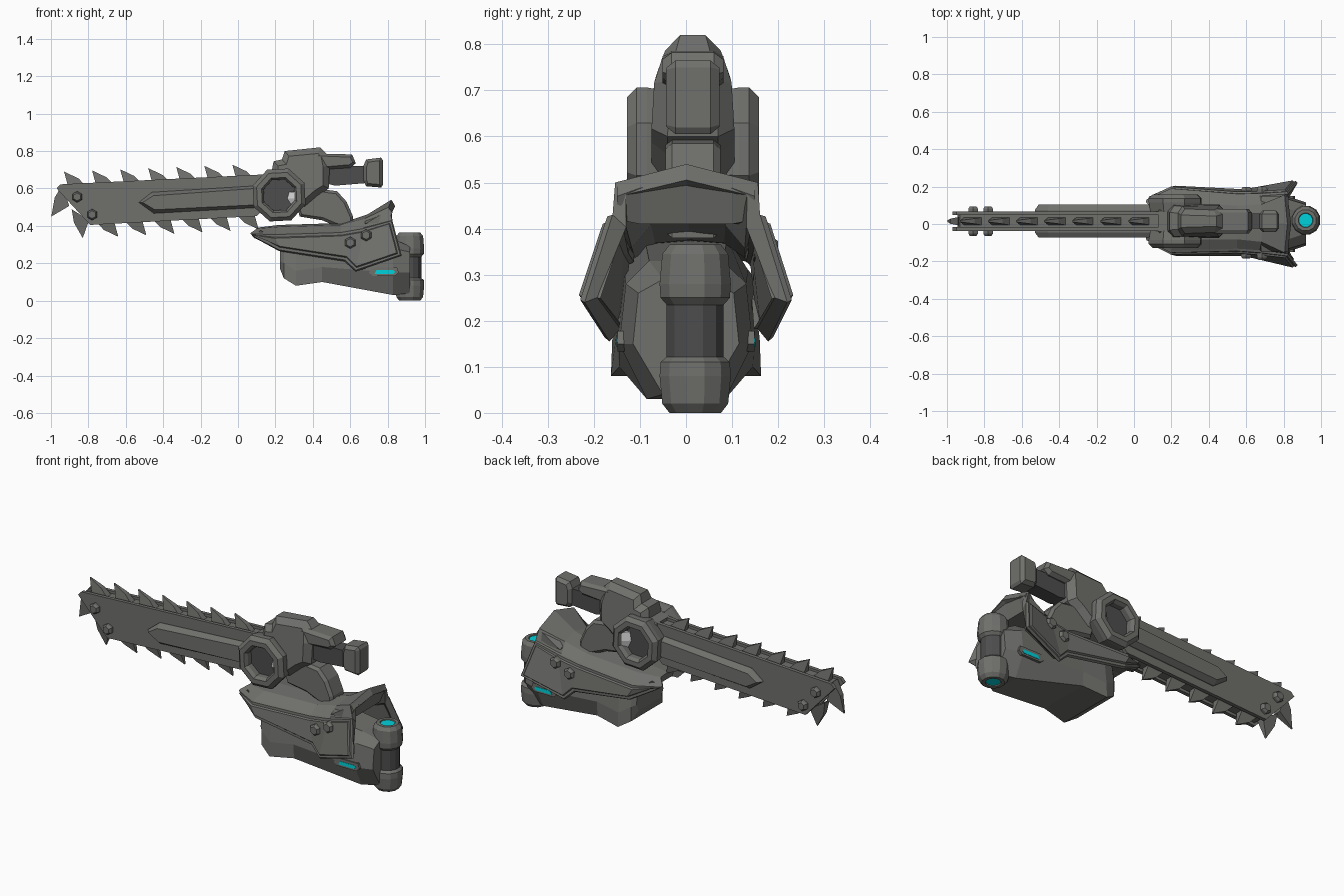
import bpy, bmesh, math
from mathutils import Vector

if "Cube" in bpy.data.objects:
    bpy.data.objects.remove(bpy.data.objects["Cube"])

YC = 0.015  # centre plane of the saw half


def material(name, rgb):
    m = bpy.data.materials.new(name)
    m.diffuse_color = (*rgb, 1)
    m.use_nodes = True
    m.node_tree.nodes["Principled BSDF"].inputs["Base Color"].default_value = m.diffuse_color
    return m


GREY = material("gunmetal", (0.16, 0.16, 0.15))
DARK = material("dark_metal", (0.075, 0.075, 0.075))
TEAL = material("teal_glow", (0.0, 0.64, 0.71))
PALE = material("pale_metal", (0.8, 0.8, 0.8))


def finish(bm, name, mat, recalc=True):
    if recalc:
        bmesh.ops.recalc_face_normals(bm, faces=bm.faces[:])
    me = bpy.data.meshes.new(name)
    bm.to_mesh(me)
    bm.free()
    me.materials.append(mat)
    ob = bpy.data.objects.new(name, me)
    bpy.context.collection.objects.link(ob)
    return ob


def loft(name, rings, mat, caps=True):
    """Skin a list of closed rings of 3D points."""
    bm = bmesh.new()
    rows = [[bm.verts.new(p) for p in r] for r in rings]
    n = len(rows[0])
    for a, b in zip(rows, rows[1:]):
        for i in range(n):
            j = (i + 1) % n
            bm.faces.new((a[i], a[j], b[j], b[i]))
    if caps:
        bm.faces.new(rows[0])
        bm.faces.new(rows[-1])
    return finish(bm, name, mat)


def prism(name, outline, half, mat, bevel=0.0, depth=0.0, yc=YC):
    """Extrude an x-z outline to both sides, with chamfered cheeks."""
    bm = bmesh.new()
    h = half - depth
    a = [bm.verts.new((x, yc - h, z)) for x, z in outline]
    b = [bm.verts.new((x, yc + h, z)) for x, z in outline]
    n = len(a)
    cheeks = [bm.faces.new(a), bm.faces.new(b[::-1])]
    for i in range(n):
        j = (i + 1) % n
        bm.faces.new((a[i], b[i], b[j], a[j]))
    bmesh.ops.recalc_face_normals(bm, faces=bm.faces[:])
    if bevel:
        bmesh.ops.inset_individual(bm, faces=cheeks, thickness=bevel, depth=depth)
    return finish(bm, name, mat, False)


def ring(c, r, h, n, axis, turn=0.0):
    """Regular polygon round the y or z axis at offset h."""
    pts = []
    for i in range(n):
        t = 2 * math.pi * (i + 0.5) / n + turn
        u, v = r * math.cos(t), r * math.sin(t)
        off = (u, h, v) if axis == "y" else (u, v, h)
        pts.append(Vector(c) + Vector(off))
    return pts


def lathe(name, c, profile, n, axis, mat, caps=True, turn=0.0):
    return loft(name, [ring(c, r, h, n, axis, turn) for r, h in profile], mat, caps)


def bolt(name, x, z, half, yc, r=0.03):
    lathe(name, (x, yc, z), [(r * 0.7, -half), (r, -half + 0.012),
                             (r, half - 0.012), (r * 0.7, half)], 6, "y", GREY)


# --- Saw bar: two plates round a core, with raised strip and bolts
bar = [(-0.97, 0.60), (-0.95, 0.622), (0.14, 0.675), (0.2, 0.56), (0.1, 0.452), (-0.79, 0.405)]
for s, side in ((-1, "front"), (1, "back")):
    prism("bar_plate_" + side, bar, 0.01, GREY, yc=YC + s * 0.042)
core = [(-0.945, 0.598), (-0.93, 0.61), (0.14, 0.66), (0.2, 0.56), (0.1, 0.467), (-0.785, 0.42)]
prism("bar_core", core, 0.034, GREY)
prism("bar_strip", [(-0.53, 0.525), (-0.46, 0.58), (0.14, 0.617), (0.14, 0.5), (-0.45, 0.467)],
      0.088, GREY, 0.02, 0.028)
bolt("bar_bolt_upper", -0.86, 0.555, 0.078, YC)
bolt("bar_bolt_lower", -0.78, 0.46, 0.078, YC)


# --- Hooked teeth, placed by tip and by the direction the chain runs
def tooth(x, z, angle, s=1.0):
    t = Vector((math.cos(angle), math.sin(angle)))
    n = Vector((t.y, -t.x))
    bm = bmesh.new()
    tip = Vector((x, z))
    shape = [(0, 0, 0.004), (-0.02, -0.09, 0.022), (-0.12, -0.09, 0.022), (-0.075, -0.04, 0.014)]
    sides = []
    for sgn in (-1, 1):
        pts = [(tip + t * a * s + n * b * s, w) for a, b, w in shape]
        sides.append([bm.verts.new((p.x, YC + sgn * w, p.y)) for p, w in pts])
    a, b = sides
    bm.faces.new(a)
    bm.faces.new(b[::-1])
    for i in range(4):
        j = (i + 1) % 4
        bm.faces.new((a[i], b[i], b[j], a[j]))
    finish(bm, "tooth", GREY)


tilt = math.radians(2.8)
for k in range(7):
    tooth(-0.93 + 0.15 * k, 0.69 + 0.0062 * k, math.pi + tilt)
for k in range(6):
    tooth(-0.64 + 0.15 * k, 0.342 + 0.0078 * k, tilt)
tooth(-0.998, 0.45, math.radians(-72), 1.2)
tooth(-0.83, 0.335, math.radians(-32), 1.1)

# --- Motor body narrowing to the top, rear rail, slot and end block
body = prism("motor_body", [(0.13, 0.52), (0.13, 0.675), (0.18, 0.69), (0.19, 0.745),
                            (0.235, 0.755), (0.25, 0.80), (0.44, 0.82), (0.475, 0.785),
                            (0.49, 0.72), (0.485, 0.60), (0.43, 0.56), (0.36, 0.50),
                            (0.22, 0.46)], 0.09, GREY, 0.035, 0.035)
for v in body.data.vertices:
    t = max(0.0, (v.co.z - 0.68) / 0.14)
    v.co.y = YC + (v.co.y - YC) * (1 - 0.5 * t ** 1.5)
prism("rear_rail", [(0.42, 0.787), (0.61, 0.782), (0.63, 0.735), (0.60, 0.71), (0.42, 0.70)],
      0.066, GREY, 0.018, 0.02)
prism("rear_slot", [(0.46, 0.72), (0.70, 0.72), (0.70, 0.63), (0.52, 0.615), (0.46, 0.63)],
      0.04, DARK)
prism("end_block", [(0.685, 0.755), (0.765, 0.765), (0.775, 0.75), (0.775, 0.62), (0.765, 0.605),
                    (0.685, 0.612), (0.67, 0.64), (0.67, 0.72)], 0.058, GREY, 0.018, 0.02)
prism("neck_arm", [(0.30, 0.56), (0.42, 0.60), (0.53, 0.585), (0.58, 0.53), (0.615, 0.45),
                   (0.615, 0.38), (0.52, 0.40), (0.45, 0.43), (0.33, 0.45)], 0.06, GREY, 0.015, 0.015)

# --- Octagonal hub rings, dark recessed centres, pale slanted reflector on the rear wall
for s, side, z0, z1 in ((-1, "front", 0.51, 0.58), (1, "back", 0.51, 0.605)):
    c = (0.22, YC, 0.565)
    lathe("hub_ring_" + side, c, [(0.14, 0.05 * s), (0.15, 0.10 * s), (0.15, 0.122 * s),
                                  (0.128, 0.143 * s), (0.1, 0.143 * s), (0.088, 0.125 * s),
                                  (0.088, 0.05 * s)], 8, "y", GREY, False, math.radians(3))
    lathe("hub_floor_" + side, c, [(0.09, 0.07 * s), (0.09, 0.094 * s)], 8, "y", DARK)
    quads = []
    for z, x0 in ((z0, 0.285), ((z0 + z1) / 2, 0.262), (z1, 0.272)):
        wedge = [(x0, 0.092), (0.301, 0.127), (0.303, 0.092)]
        quads.append([(x, YC + s * y, z) for x, y in wedge])
    loft("hub_reflector_" + side, quads, PALE)

# --- Lower housing, lofted along x from mirrored half sections
rings = []
for x, zt, wt, zu, zm, wm, zb, wb in (
        (0.225, 0.32, 0.07, 0.28, 0.21, 0.12, 0.17, 0.10),
        (0.245, 0.34, 0.08, 0.29, 0.20, 0.14, 0.12, 0.14),
        (0.31, 0.36, 0.09, 0.30, 0.16, 0.16, 0.08, 0.163),
        (0.45, 0.38, 0.09, 0.31, 0.18, 0.15, 0.10, 0.145),
        (0.83, 0.33, 0.08, 0.28, 0.15, 0.145, 0.03, 0.085),
        (0.92, 0.29, 0.05, 0.26, 0.15, 0.115, 0.04, 0.05)):
    half = [(wt, zt), (wm * 0.9, zu), (wm, zm), (wb, zb)]
    rings.append([(x, w, z) for w, z in half] + [(x, -w, z) for w, z in reversed(half)])
loft("lower_housing", rings, GREY)
prism("light_frame", [(0.70, 0.15), (0.72, 0.178), (0.85, 0.178), (0.86, 0.15), (0.84, 0.133),
                      (0.72, 0.133)], 0.149, GREY, yc=0)
prism("side_light", [(0.73, 0.143), (0.74, 0.163), (0.83, 0.163), (0.84, 0.153), (0.83, 0.143)],
      0.151, TEAL, yc=0)

# --- Flared upper shell: arched strip with stepped side panels
sections = [
    [(0.10, 0, 0.39), (0.10, 0.06, 0.385), (0.065, 0.095, 0.36), (0.10, 0.11, 0.33)],
    [(0.22, 0, 0.405), (0.22, 0.10, 0.395), (0.20, 0.16, 0.36), (0.22, 0.165, 0.265)],
    [(0.55, 0, 0.415), (0.55, 0.09, 0.405), (0.55, 0.14, 0.37), (0.57, 0.16, 0.21)],
    [(0.69, 0, 0.46), (0.68, 0.10, 0.44), (0.67, 0.145, 0.39), (0.63, 0.172, 0.155)],
    [(0.82, 0, 0.54), (0.805, 0.155, 0.50), (0.825, 0.16, 0.43), (0.875, 0.22, 0.24)]]
bm = bmesh.new()
rows = [[bm.verts.new(p) for p in [(x, -y, z) for x, y, z in s[:0:-1]] + s] for s in sections]
grid = [[bm.faces.new((a[i], b[i], b[i + 1], a[i + 1])) for i in range(6)]
        for a, b in zip(rows, rows[1:])]
bm.normal_update()
if grid[1][2].normal.z < 0:
    bmesh.ops.reverse_faces(bm, faces=bm.faces[:])
    bm.normal_update()
for col in (0, 5):
    panel = [g[col] for g in grid]
    for thick, depth in ((0.007, 0.012), (0.014, 0.0), (0.006, 0.009)):
        bmesh.ops.inset_region(bm, faces=panel, thickness=thick, depth=depth, use_boundary=True)
        bm.normal_update()
for v in bm.verts:  # slight skew toward the back at the nose
    v.co.y += 0.018 * max(0.0, (0.85 - v.co.x) / 0.65)
shell = finish(bm, "upper_shell", GREY, False)
mod = shell.modifiers.new("thickness", "SOLIDIFY")
mod.thickness = 0.04
mod.offset = -1
for s in (-1, 1):
    bolt("shell_bolt", 0.60, 0.31, 0.026, s * 0.165 + 0.006, 0.032)
    bolt("shell_bolt", 0.685, 0.35, 0.026, s * 0.17 + 0.004, 0.032)

# --- Thick rear lip closing the raised end of the shell
loft("shell_lip", [[(0.68, y, 0.41), (0.68, y, zf), (0.812, y, zt), (0.825, y, zt - 0.02),
                    (0.80, y, zb)] for y, zf, zt, zb in
                   ((-0.15, 0.41, 0.49, 0.42), (-0.1, 0.43, 0.508, 0.41), (0, 0.45, 0.53, 0.41),
                    (0.1, 0.43, 0.508, 0.41), (0.15, 0.41, 0.49, 0.42))], GREY)

# --- Rear power cell: two caps, dark barrel, glowing ends
CELL = (0.918, 0.02, 0)
lathe("cell_barrel", CELL, [(0.064, 0.08), (0.064, 0.28)], 12, "z", DARK)
lathe("cell_cap_top", CELL, [(0.06, 0.23), (0.078, 0.25), (0.08, 0.28), (0.074, 0.345),
                             (0.058, 0.365), (0.04, 0.365), (0.037, 0.355)], 12, "z", GREY)
lathe("cell_cap_bottom", CELL, [(0.06, 0.125), (0.078, 0.11), (0.08, 0.08), (0.074, 0.02),
                                (0.058, 0.0), (0.04, 0.0), (0.037, 0.01)], 12, "z", GREY)
lathe("cell_glow_top", CELL, [(0.037, 0.352), (0.037, 0.36)], 12, "z", TEAL)
lathe("cell_glow_bottom", CELL, [(0.037, 0.005), (0.037, 0.013)], 12, "z", TEAL)
